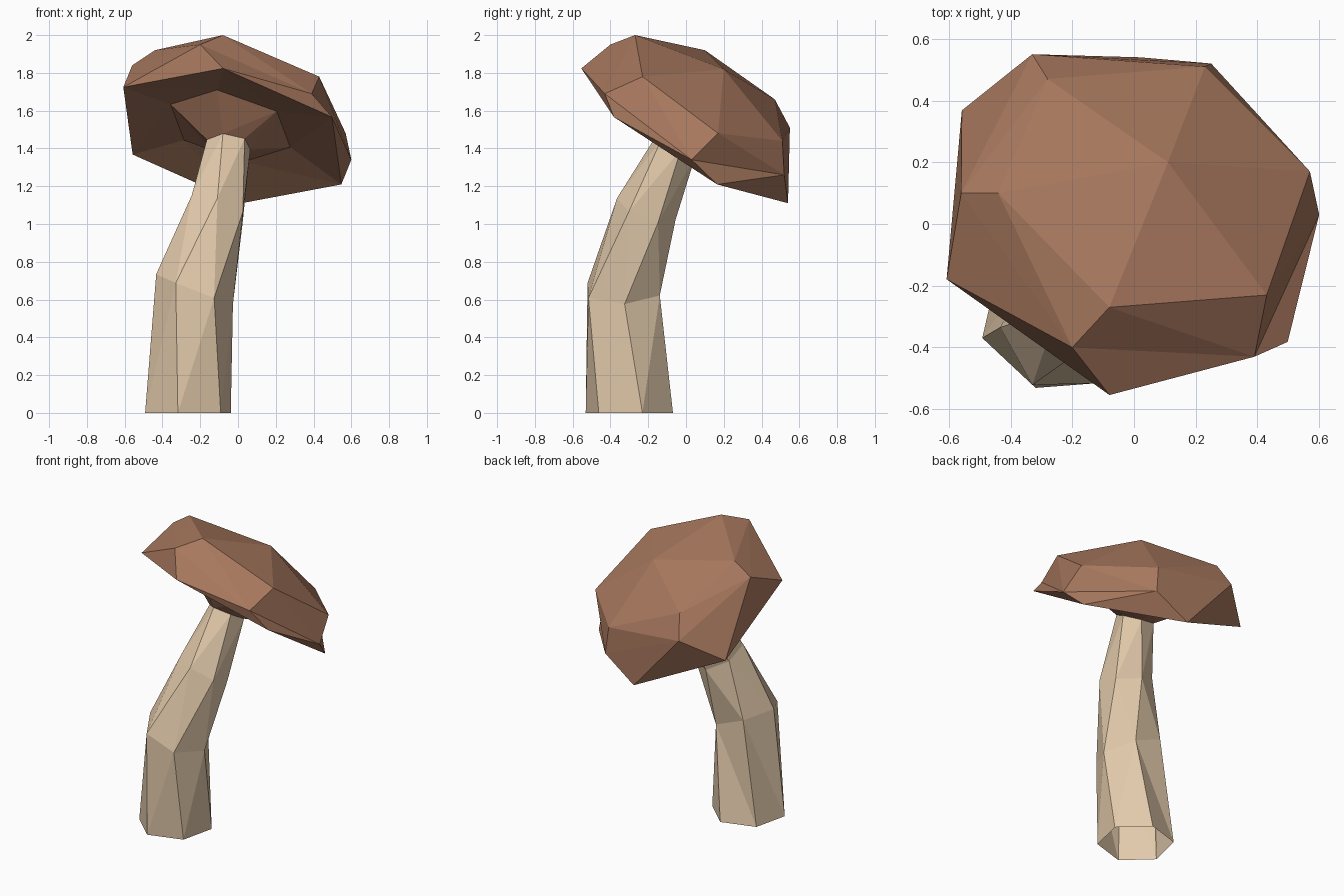
import bpy, bmesh, math
from mathutils import Vector

SIDES = 6

if "Cube" in bpy.data.objects:
    bpy.data.objects.remove(bpy.data.objects["Cube"], do_unlink=True)


def material(name, rgb):
    mat = bpy.data.materials.new(name)
    mat.use_nodes = True
    color = (*rgb, 1)
    mat.diffuse_color = color
    mat.node_tree.nodes["Principled BSDF"].inputs["Base Color"].default_value = color
    return mat


def ring(bm, center, radius, normal, start):
    """Regular hexagon of vertices, tilted so that its axis follows the normal."""
    turn = Vector((0, 0, 1)).rotation_difference(Vector(normal))
    verts = []
    for k in range(SIDES):
        angle = math.radians(start) + k * math.tau / SIDES
        spoke = Vector((math.cos(angle), math.sin(angle), 0)) * radius
        verts.append(bm.verts.new(Vector(center) + turn @ spoke))
    return verts


def bridge(bm, lower, upper):
    """Band of quads between two rings."""
    for k in range(SIDES):
        n = (k + 1) % SIDES
        bm.faces.new((lower[k], lower[n], upper[n], upper[k]))


def zigzag(bm, lower, upper):
    """Triangle band between two rings that are offset by about half a step."""
    for k in range(SIDES):
        n = (k + 1) % SIDES
        bm.faces.new((lower[k], lower[n], upper[k]))
        bm.faces.new((lower[n], upper[n], upper[k]))


def fan(bm, rim, point):
    """Triangles from a ring to a single point."""
    tip = bm.verts.new(point)
    for k in range(SIDES):
        bm.faces.new((rim[k], rim[(k + 1) % SIDES], tip))


def finish(bm, name, mat):
    bmesh.ops.triangulate(bm, faces=bm.faces[:], quad_method='SHORT_EDGE')
    bmesh.ops.recalc_face_normals(bm, faces=bm.faces[:])
    mesh = bpy.data.meshes.new(name)
    bm.to_mesh(mesh)
    bm.free()
    mesh.materials.append(mat)
    obj = bpy.data.objects.new(name, mesh)
    bpy.context.collection.objects.link(obj)
    return obj


cap_brown = material("cap brown", (0.39, 0.188, 0.112))
stem_cream = material("stem cream", (0.77, 0.595, 0.41))

# Neck: the ring where the stem meets the cap
neck = ((-0.05, -0.05, 1.42), 0.12, (0.12, 0.55, 1), -166)

# Stem: bent, twisted, tapering tube, open at the foot
bm = bmesh.new()
stem_rings = [
    ring(bm, (-0.265, -0.30, 0), 0.237, (0, 0, 1), -103),
    ring(bm, (-0.23, -0.33, 0.655), 0.218, (0.39, -0.03, 1), -119),
    ring(bm, (-0.11, -0.21, 1.08), 0.165, (0.365, 0.375, 1), -153),
    ring(bm, *neck),
]
for lower, upper in zip(stem_rings, stem_rings[1:]):
    bridge(bm, lower, upper)
finish(bm, "stem", stem_cream)

# Cap underside: a collar on the neck, a shallow hollow and the tilted rim
tilt = (0.214, 0.52, 0.827)
bm = bmesh.new()
collar = ring(bm, *neck)
gill = ring(bm, (-0.04, 0.02, 1.52), 0.34, tilt, -106)
rim = ring(bm, (-0.03, -0.007, 1.467), 0.655, tilt, -98)

# Cap top: uneven facets rising from the rim to a blunt peak
shoulder = [bm.verts.new(p) for p in (
    (0.39, -0.43, 1.69), (0.60, 0.03, 1.34), (0.25, 0.52, 1.26),
    (-0.33, 0.55, 1.51), (-0.56, 0.10, 1.84), (-0.20, -0.40, 1.95))]
crown = [bm.verts.new(p) for p in (
    (0.43, -0.23, 1.78), (0.57, 0.17, 1.48), (0.23, 0.51, 1.44),
    (-0.28, 0.47, 1.66), (-0.44, 0.10, 1.92), (-0.08, -0.27, 2.0))]

# The collar is twisted one step against the hollow
bridge(bm, collar[1:] + collar[:1], gill)
bridge(bm, gill, rim)
zigzag(bm, rim, shoulder)
bridge(bm, shoulder, crown)
fan(bm, crown, (0.11, 0.20, 1.82))
finish(bm, "cap", cap_brown)
